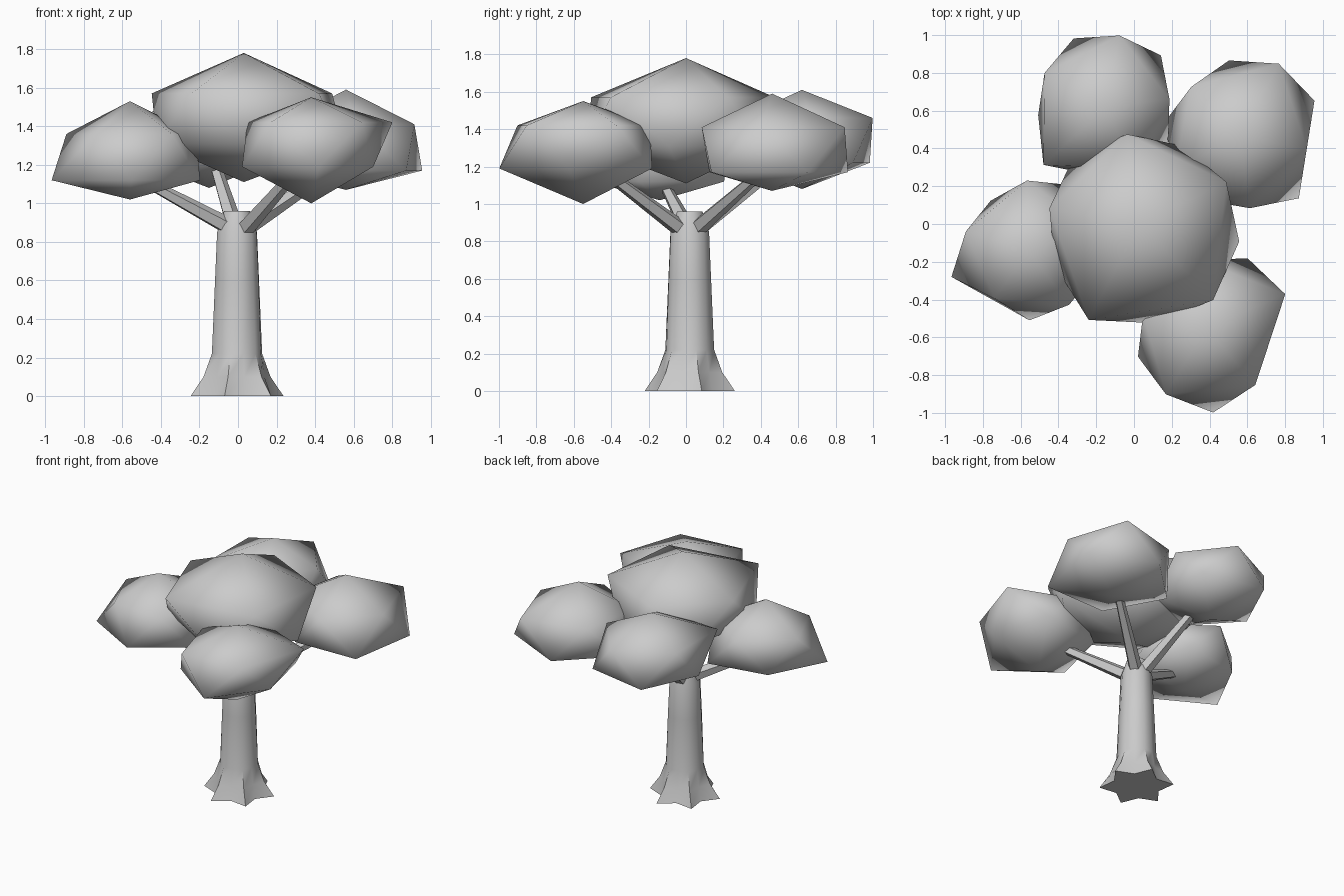
import bpy, bmesh, math
from mathutils import Vector

if "Cube" in bpy.data.objects:
    bpy.data.objects.remove(bpy.data.objects["Cube"])


def make_object(name, verts, faces, angle):
    mesh = bpy.data.meshes.new(name)
    mesh.from_pydata(verts, [], faces)
    bm = bmesh.new()
    bm.from_mesh(mesh)
    bmesh.ops.recalc_face_normals(bm, faces=bm.faces)
    bm.to_mesh(mesh)
    bm.free()
    ob = bpy.data.objects.new(name, mesh)
    bpy.context.collection.objects.link(ob)
    bpy.ops.object.select_all(action='DESELECT')
    bpy.context.view_layer.objects.active = ob
    ob.select_set(True)
    bpy.ops.object.shade_smooth_by_angle(angle=math.radians(angle))
    return ob


def polar(x, y, z, r, deg):
    a = math.radians(deg)
    return (x + r * math.cos(a), y + r * math.sin(a), z)


# Leaf clump: a squashed, uneven icosahedron (upper and lower rings of five)
def leaf_clump(name, x, y, heights, start, upper, lower):
    bottom, low, high, top = heights
    verts = [(x, y, top), (x, y, bottom)]
    verts += [polar(x, y, high, r, start + 72 * i) for i, r in enumerate(upper)]
    verts += [polar(x, y, low, r, start + 36 + 72 * i) for i, r in enumerate(lower)]
    faces = []
    for i in range(5):
        j = (i + 1) % 5
        u, v, l, m = 2 + i, 2 + j, 7 + i, 7 + j
        faces += [(0, u, v), (u, l, v), (v, l, m), (1, m, l)]
    make_object(name, verts, faces, 100)


leaf_clump("leaves_top", 0.03, 0.0, (1.11, 1.31, 1.57, 1.78), 26,
           [0.51, 0.48, 0.485, 0.575, 0.56], [0.47, 0.5, 0.5, 0.53, 0.535])
leaf_clump("leaves_left", -0.56, -0.14, (1.02, 1.12, 1.36, 1.53), 19,
           [0.36, 0.37, 0.345, 0.31, 0.36], [0.42, 0.33, 0.43, 0.37, 0.38])
leaf_clump("leaves_front_right", 0.38, -0.55, (1.0, 1.19, 1.42, 1.55), 23,
           [0.457, 0.36, 0.34, 0.41, 0.40], [0.43, 0.38, 0.39, 0.45, 0.33])
leaf_clump("leaves_back_right", 0.56, 0.46, (1.07, 1.17, 1.41, 1.59), 62,
           [0.44, 0.37, 0.38, 0.38, 0.36], [0.41, 0.41, 0.38, 0.45, 0.44])
leaf_clump("leaves_back_left", -0.15, 0.62, (1.08, 1.22, 1.46, 1.61), 79,
           [0.385, 0.37, 0.45, 0.36, 0.34], [0.40, 0.36, 0.365, 0.38, 0.40])

# Trunk: twelve-sided rings, with the lowest rings flaring into six roots
N = 12
rings = [(0, 0.25, 0.165), (0.1, 0.18, 0.148), (0.22, 0.135, 0.128),
         (0.6, 0.118, 0.116), (0.85, 0.107, 0.105), (0.96, 0.07, 0.07)]
verts = [polar(-0.005, 0.02, z, (root, gap)[i % 2], 15 + 30 * i)
         for z, root, gap in rings for i in range(N)]
faces = [(k * N + i, k * N + (i + 1) % N, (k + 1) * N + (i + 1) % N, (k + 1) * N + i)
         for k in range(len(rings) - 1) for i in range(N)]
faces += [tuple(range(N)), tuple(range((len(rings) - 1) * N, len(rings) * N))]
make_object("trunk", verts, faces, 40)


# Branches: tapered five-sided limbs reaching into the outer clumps
def branch(name, start, end):
    a, b = Vector(start), Vector(end)
    b = a.lerp(b, 0.8)
    rot = (b - a).to_track_quat('Z', 'Y')
    verts = []
    for p, r in ((a, 0.047), (b, 0.03)):
        verts += [p + rot @ Vector(polar(0, 0, 0, r, 18 + 72 * i)) for i in range(5)]
    faces = [(i, (i + 1) % 5, 5 + (i + 1) % 5, 5 + i) for i in range(5)]
    faces += [(0, 1, 2, 3, 4), (5, 6, 7, 8, 9)]
    make_object(name, verts, faces, 30)


branch("branch_left", (-0.05, 0.0, 0.88), (-0.55, -0.14, 1.15))
branch("branch_front_right", (0.045, -0.045, 0.88), (0.38, -0.55, 1.26))
branch("branch_back_right", (0.05, 0.07, 0.88), (0.56, 0.46, 1.22))
branch("branch_back_left", (-0.02, 0.08, 0.88), (-0.15, 0.62, 1.3))
